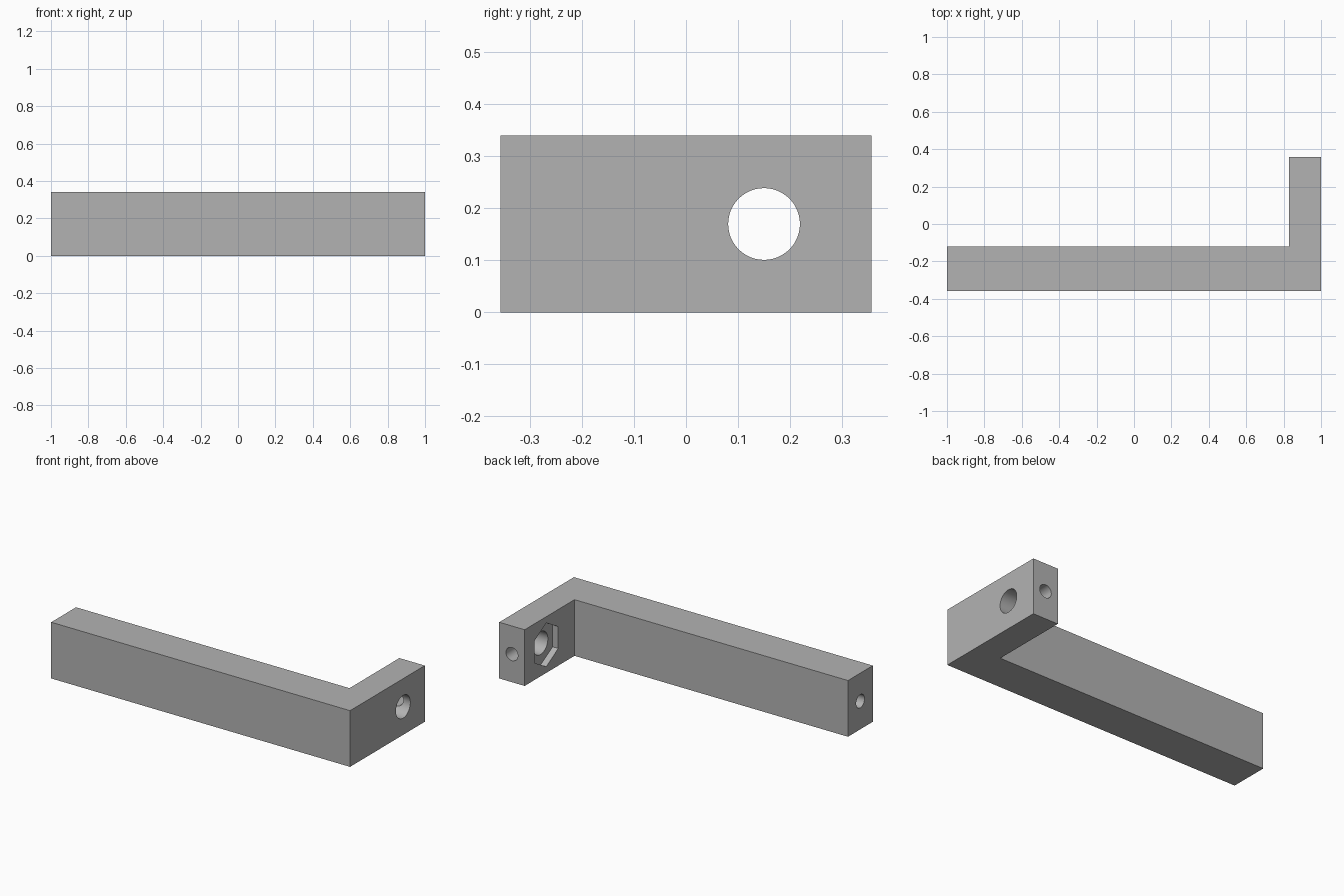
import bpy
import bmesh
from math import radians
from mathutils import Matrix, Vector

default = bpy.data.objects.get("Cube")
if default:
    bpy.data.objects.remove(default, do_unlink=True)

HEIGHT = 0.34
MID = HEIGHT / 2

grey = bpy.data.materials.new("plain grey")
grey.use_nodes = True
colour = (0.45, 0.45, 0.45, 1)
grey.diffuse_color = colour
grey.node_tree.nodes["Principled BSDF"].inputs["Base Color"].default_value = colour


def add_object(name, bm):
    bmesh.ops.recalc_face_normals(bm, faces=bm.faces)
    mesh = bpy.data.meshes.new(name)
    bm.to_mesh(mesh)
    bm.free()
    mesh.materials.append(grey)
    obj = bpy.data.objects.new(name, mesh)
    bpy.context.collection.objects.link(obj)
    return obj


def cutter(name, start, end, radius, sides=48, spin=0):
    """Prism running from start to end, used to cut a hole."""
    start, end = Vector(start), Vector(end)
    axis = end - start
    turn = axis.to_track_quat("Z", "Y").to_matrix().to_4x4()
    place = Matrix.Translation((start + end) / 2) @ turn @ Matrix.Rotation(spin, 4, "Z")
    bm = bmesh.new()
    bmesh.ops.create_cone(bm, cap_ends=True, segments=sides, radius1=radius,
                          radius2=radius, depth=axis.length, matrix=place)
    obj = add_object(name, bm)
    obj.hide_render = True
    return obj


# L-shaped bar: long arm with a short leg
profile = [(-1, -0.357), (1, -0.357), (1, 0.357), (0.83, 0.357), (0.83, -0.12), (-1, -0.12)]
bm = bmesh.new()
base = bm.faces.new([bm.verts.new((x, y, 0)) for x, y in profile])
extruded = bmesh.ops.extrude_face_region(bm, geom=[base])
top = [v for v in extruded["geom"] if isinstance(v, bmesh.types.BMVert)]
bmesh.ops.translate(bm, verts=top, vec=(0, 0, HEIGHT))
bracket = add_object("angled_bracket", bm)

# Find the spin that puts a corner of the nut pocket straight up
pocket_turn = Vector((1, 0, 0)).to_track_quat("Z", "Y")
up = pocket_turn.inverted() @ Vector((0, 0, 1))
spin = 0 if abs(up.x) < 0.5 else radians(90)
probe = bmesh.new()
bmesh.ops.create_circle(probe, segments=6, radius=1)
if not any(abs(v.co.y) > 0.99 for v in probe.verts):
    spin += radians(90)
probe.free()

# Through hole, nut pocket and the two end holes
cutters = [
    cutter("bolt_hole", (0.7, 0.15, MID), (1.1, 0.15, MID), 0.069),
    cutter("nut_pocket", (0.75, 0.15, MID), (0.868, 0.15, MID), 0.132, 6, spin),
    cutter("leg_end_hole", (0.915, 0.15, MID), (0.915, 0.45, MID), 0.04, 32),
    cutter("arm_end_hole", (-1.1, -0.238, MID), (-0.6, -0.238, MID), 0.04, 32),
]
bpy.ops.object.select_all(action="DESELECT")
bpy.context.view_layer.objects.active = bracket
bracket.select_set(True)
for tool in cutters:
    cut = bracket.modifiers.new(tool.name, "BOOLEAN")
    cut.operation = "DIFFERENCE"
    cut.solver = "EXACT"
    cut.object = tool
    bpy.ops.object.modifier_apply(modifier=cut.name)
for tool in cutters:
    bpy.data.objects.remove(tool, do_unlink=True)

bpy.ops.object.shade_smooth_by_angle(angle=radians(30))
